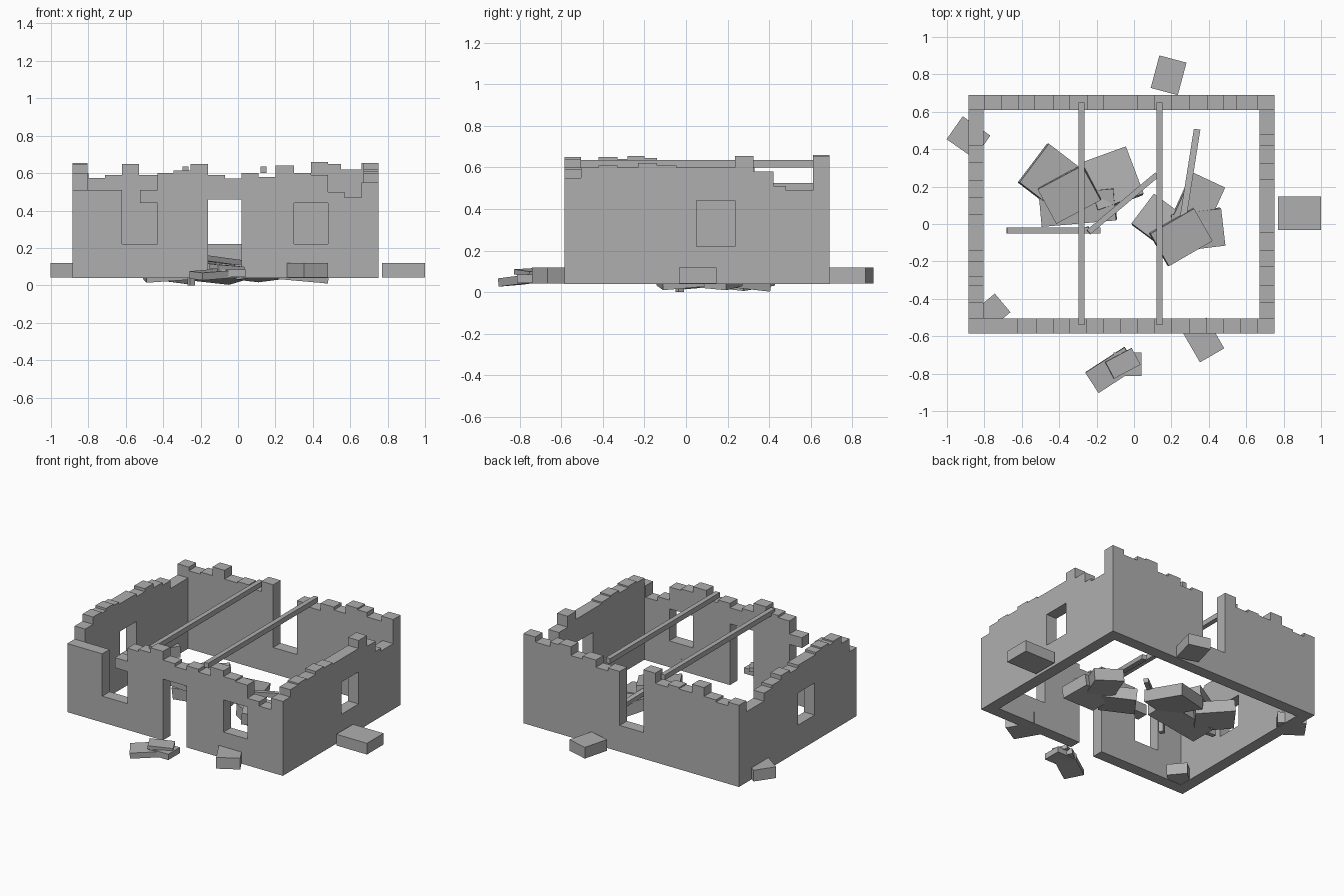
import bpy, bmesh
from math import radians
from mathutils import Matrix, Euler, Vector

old = bpy.data.objects.get("Cube")
if old:
    bpy.data.objects.remove(old, do_unlink=True)

stone = bpy.data.materials.new("weathered grey stone")
stone.use_nodes = True
GREY = (0.43, 0.43, 0.43, 1)
stone.diffuse_color = GREY
stone.node_tree.nodes["Principled BSDF"].inputs["Base Color"].default_value = GREY

BASE, THICK = 0.04, 0.08
X0, X1, Y0, Y1 = -0.885, 0.75, -0.585, 0.69


def finish(bm, name):
    bmesh.ops.recalc_face_normals(bm, faces=bm.faces)
    mesh = bpy.data.meshes.new(name)
    bm.to_mesh(mesh)
    bm.free()
    mesh.materials.append(stone)
    obj = bpy.data.objects.new(name, mesh)
    bpy.context.collection.objects.link(obj)
    return obj


def block(name, centre, size, turn=0, tilt=(0, 0)):
    bm = bmesh.new()
    rot = Euler((radians(tilt[0]), radians(tilt[1]), radians(turn))).to_matrix().to_4x4()
    bmesh.ops.create_cube(bm, size=1, matrix=Matrix.Translation(centre) @ rot @ Matrix.Diagonal((*size, 1)))
    return finish(bm, name)


def span(name, lo, hi):
    lo, hi = Vector(lo), Vector(hi)
    return block(name, (lo + hi) / 2, hi - lo)


def wall(name, steps, end, place, openings=()):
    """Extrude a stepped outline; steps are (start, top) pairs along the wall."""
    ends = [s for s, _ in steps[1:]] + [end]
    outline = [(end, BASE), (steps[0][0], BASE)]
    for (start, top), stop in zip(steps, ends):
        outline += [(start, top), (stop, top)]
    bm = bmesh.new()
    face = bm.faces.new([bm.verts.new(place(s, 0, z)) for s, z in outline])
    out = bmesh.ops.extrude_face_region(bm, geom=[face])
    push = Vector(place(0, THICK, 0)) - Vector(place(0, 0, 0))
    bmesh.ops.translate(bm, vec=push, verts=[v for v in out["geom"] if isinstance(v, bmesh.types.BMVert)])
    obj = finish(bm, name)
    # window and door openings
    for a, b, low, high in openings:
        p, q = place(a, -0.05, low), place(b, THICK + 0.05, high)
        cutter = span("opening_cutter", [min(i) for i in zip(p, q)], [max(i) for i in zip(p, q)])
        cutter.hide_render = True
        mod = obj.modifiers.new("opening", "BOOLEAN")
        mod.operation, mod.object, mod.solver = "DIFFERENCE", cutter, "EXACT"
        bpy.context.view_layer.objects.active = obj
        bpy.ops.object.modifier_apply(modifier=mod.name)
        bpy.data.objects.remove(cutter, do_unlink=True)
    return obj


# Ruined walls with stepped tops
wall("front_wall",
     [(X0, .51), (-.62, .22), (-.43, .6), (-.345, .615), (-.255, .65), (-.16, .59), (-.07, .57),
      (.02, .6), (.11, .58), (.2, .64), (.3, .6), (.39, .59), (.48, .5), (.57, .47), (.66, .55)],
     X1, lambda s, d, z: (s, Y0 + d, z),
     [(-.16, .02, 0, .46), (.3, .48, .22, .44)])
span("broken_lintel", (-.525, Y0, .44), (-.43, Y0 + THICK, .51))
wall("back_wall",
     [(X0, .6), (-.8, .575), (-.71, .59), (-.62, .65), (-.53, .59), (-.43, .6), (-.345, .58),
      (-.25, .65), (-.16, .22), (.02, .59), (.11, .57), (.2, .62), (.3, .6), (.39, .66),
      (.48, .65), (.55, .62), (.66, .655)],
     X1, lambda s, d, z: (s, Y1 - d, z))
INNER0, INNER1 = Y0 + THICK, Y1 - THICK
wall("right_end_wall",
     [(INNER0, .6), (-.42, .61), (-.33, .6), (-.23, .62), (-.14, .61), (-.045, .6), (.05, .6),
      (.235, .655), (.325, .58), (.42, .51), (.48, .49)],
     INNER1, lambda s, d, z: (X1 - d, s, z), [(.05, .235, .22, .44)])
wall("left_end_wall",
     [(INNER0, .6), (-.42, .65), (-.33, .64), (-.28, .655), (-.2, .645), (-.14, .63), (.05, .61),
      (.14, .63), (.235, .6), (.33, .58), (.42, .525)],
     INNER1, lambda s, d, z: (X0 + d, s, z), [(-.13, .05, .22, .44)])

# Roof beams across the walls
for side, x in (("left", -.28), ("right", .137)):
    span(side + "_roof_beam", (x - .016, -.54, .6), (x + .016, .65, .635))

# Loose bricks around the building: centre x, y, width, depth, turn
for i, (x, y, w, d, turn) in enumerate([
        (.885, .057, .232, .18, 0), (.185, .795, .15, .18, -15), (-.885, .463, .18, .15, -35),
        (-.76, -.47, .15, .13, 40), (.37, -.62, .15, .19, 30)]):
    block(f"loose_brick_{i + 1}", (x, y, .081), (w, d, .077), turn)

# Small stack in front of the door
block("stack_brick_low", (-.12, -.78, .06), (.25, .13, .04), 33, (4, -4))
block("stack_brick_side", (-.035, -.75, .065), (.15, .125, .04), 0)
block("stack_brick_top", (-.06, -.745, .095), (.16, .1, .025), 28, (3, 4))

# Rubble piles: centre, width, depth, turn, tilt
slabs = [(-.44, .25, .07, .26, .25, 53, (6, 5)), (-.12, .24, .07, .26, .27, 20, (-6, 6)),
         (-.3, .09, .075, .4, .17, 5, (5, -4)), (-.345, .16, .14, .27, .21, 28, (4, -5)),
         (.345, .12, .07, .19, .25, -25, (-5, 6)), (.34, -.03, .07, .27, .2, 7, (5, 5)),
         (.14, .01, .075, .2, .23, 53, (-6, 4)), (.25, -.07, .14, .27, .2, 30, (5, 4))]
for i, (x, y, z, w, d, turn, tilt) in enumerate(slabs):
    block(f"rubble_slab_{i + 1}", (x, y, z), (w, d, .08), turn, tilt)

# Fallen roof planks
block("fallen_plank_level", (-.43, -.035, .14), (.5, .03, .035), 0, (0, 3))
block("fallen_plank_leaning", (.3, .27, .12), (.035, .48, .03), -9, (-8, 0))
block("fallen_plank_crossed", (-.06, .11, .13), (.48, .03, .03), 40, (0, 6))
block("broken_post", (-.25, -.03, .04), (.03, .03, .08), 30)
